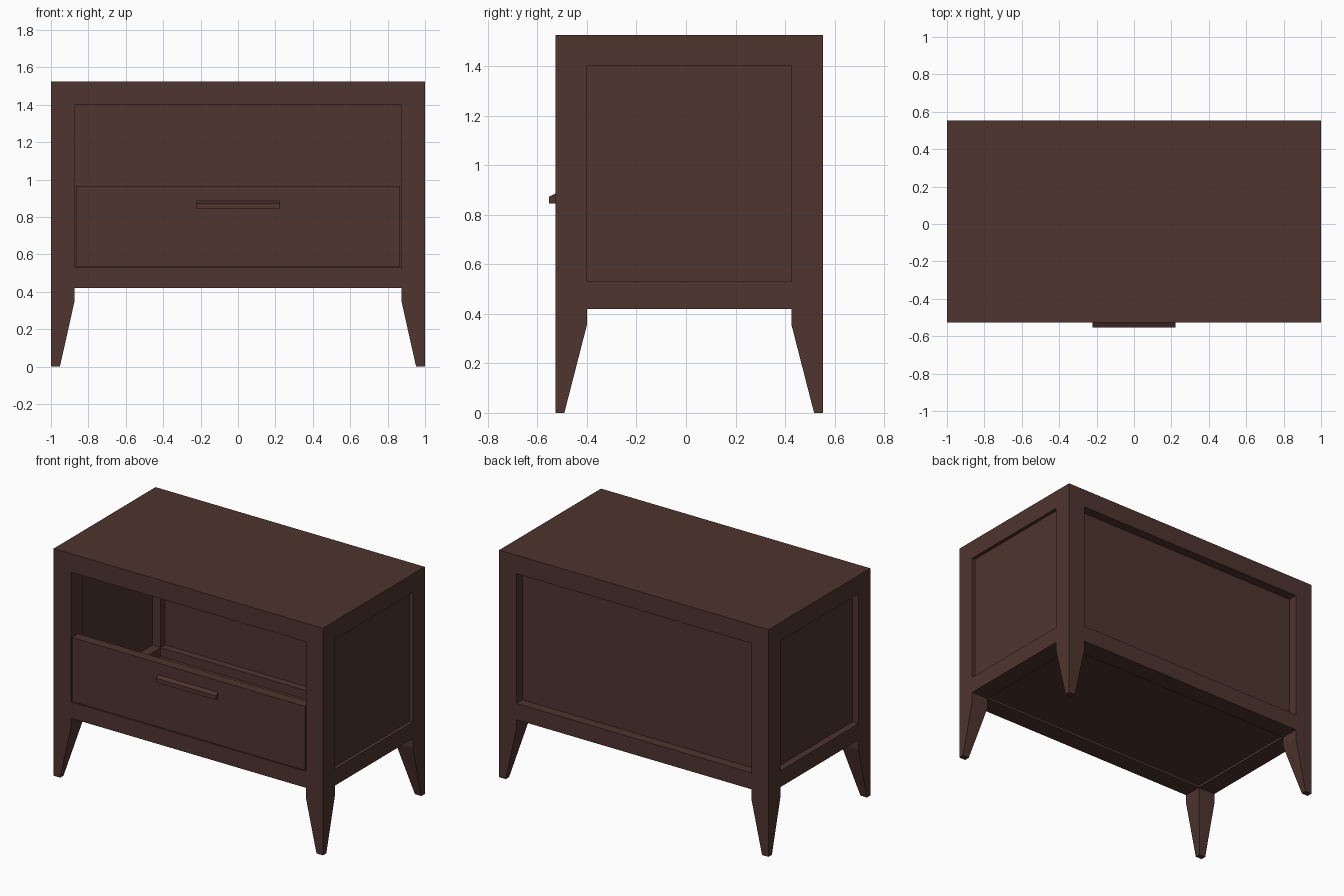
import bpy, bmesh

if "Cube" in bpy.data.objects:
    bpy.data.objects.remove(bpy.data.objects["Cube"])

# one dark wood colour for everything
wood = bpy.data.materials.new("dark_brown_wood")
wood.diffuse_color = (0.077, 0.0345, 0.0275, 1)
wood.use_nodes = True
wood.node_tree.nodes["Principled BSDF"].inputs["Base Color"].default_value = wood.diffuse_color

# main outline of the cabinet
X, YF, YB = 1.0, -0.527, 0.553      # half width, front, back
LEG = 0.127                         # post thickness
Z_APRON, Z_RAIL, Z_TOP, Z_MAX = 0.42, 0.53, 1.40, 1.525
XI, YFI, YBI = X - LEG, YF + LEG, YB - LEG   # inner faces of the posts


def loft(name, rings):
    """Solid skinned through equal-length closed rings of points."""
    bm = bmesh.new()
    loops = [[bm.verts.new(p) for p in ring] for ring in rings]
    n = len(loops[0])
    for a, b in zip(loops, loops[1:]):
        for i in range(n):
            j = (i + 1) % n
            bm.faces.new((a[i], a[j], b[j], b[i]))
    bm.faces.new(loops[0][::-1])
    bm.faces.new(loops[-1])
    bmesh.ops.recalc_face_normals(bm, faces=bm.faces)
    mesh = bpy.data.meshes.new(name)
    bm.to_mesh(mesh)
    bm.free()
    mesh.materials.append(wood)
    obj = bpy.data.objects.new(name, mesh)
    bpy.context.collection.objects.link(obj)
    return obj


def rect(x0, x1, y0, y1, z):
    return [(x0, y0, z), (x1, y0, z), (x1, y1, z), (x0, y1, z)]


def box(name, x0, x1, y0, y1, z0, z1):
    return loft(name, [rect(x0, x1, y0, y1, z0), rect(x0, x1, y0, y1, z1)])


# thick top
box("top", -X, X, YF, YB, Z_TOP, Z_MAX)

# corner posts that taper on their inner sides into feet
for side, sx in (("left", -1), ("right", 1)):
    for end, y, sy in (("front", YF, 1), ("back", YB, -1)):
        rings = [rect(sx * X, sx * (X - w), y, y + sy * d, z)
                 for w, d, z in ((0.048, 0.036, 0), (LEG, LEG, 0.355), (LEG, LEG, Z_TOP))]
        loft(f"{end}_{side}_leg", rings)

# lower rails between the posts
box("front_rail", -XI, XI, YF, YFI, Z_APRON, Z_RAIL)
box("back_rail", -XI, XI, YBI, YB, Z_APRON, Z_RAIL)
box("left_rail", -X, -XI, YFI, YBI, Z_APRON, Z_RAIL)
box("right_rail", XI, X, YFI, YBI, Z_APRON, Z_RAIL)

# floor set slightly up between the rails
box("floor", -XI, XI, YFI, YBI, 0.435, 0.47)

# recessed panels
box("left_panel", -0.955, -0.935, YFI, YBI, Z_RAIL, Z_TOP)
box("right_panel", 0.955, 0.977, YFI, YBI, Z_RAIL, Z_TOP)
box("back_panel", -XI, XI, 0.475, 0.49, Z_RAIL, Z_TOP)

# drawer front in the lower half of the opening
box("drawer_front", -0.865, 0.865, YF, YF + 0.065, 0.535, 0.965)

# bar handle with a sloping upper face
profile = [(YF, 0.845), (-0.553, 0.845), (-0.553, 0.873), (YF, 0.886)]
loft("handle", [[(x, y, z) for y, z in profile] for x in (-0.222, 0.222)])
